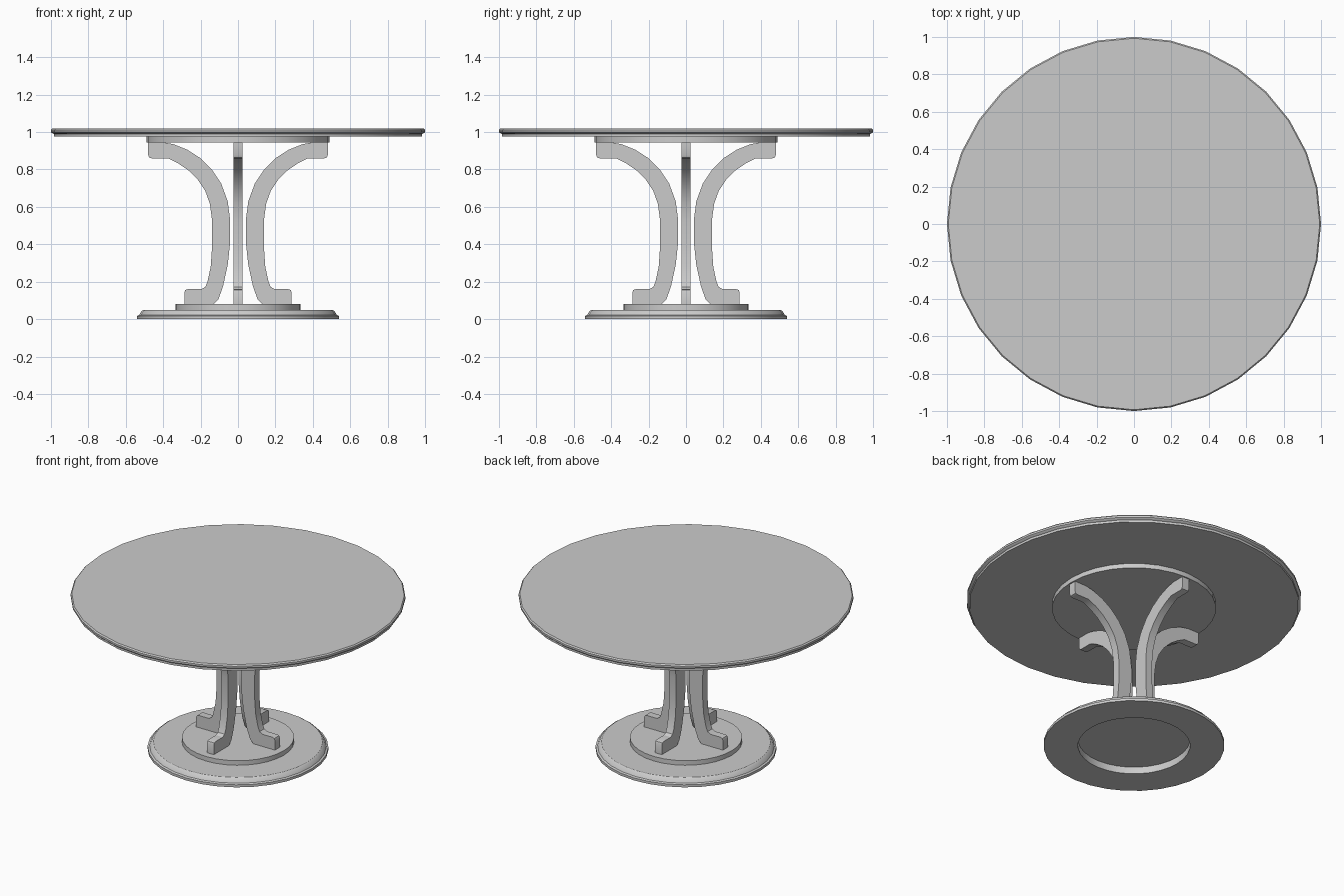
import bpy, bmesh, math
from mathutils import Matrix, Vector

old = bpy.data.objects.get("Cube")
if old:
    bpy.data.objects.remove(old)

GREY = (0.6, 0.6, 0.6, 1)
mat = bpy.data.materials.new("plain grey")
mat.use_nodes = True
mat.diffuse_color = GREY
mat.node_tree.nodes["Principled BSDF"].inputs["Base Color"].default_value = GREY


def finish(name, bm):
    bmesh.ops.recalc_face_normals(bm, faces=bm.faces)
    mesh = bpy.data.meshes.new(name)
    bm.to_mesh(mesh)
    bm.free()
    mesh.materials.append(mat)
    ob = bpy.data.objects.new(name, mesh)
    bpy.context.collection.objects.link(ob)
    bpy.ops.object.select_all(action='DESELECT')
    ob.select_set(True)
    bpy.context.view_layer.objects.active = ob
    bpy.ops.object.shade_smooth_by_angle(angle=math.radians(30))
    return ob


def lathe(name, profile, closed=False, sides=32):
    """Turn an (r, z) profile round the z axis; open ends are capped."""
    bm = bmesh.new()
    rings = []
    for r, z in profile:
        rings.append([bm.verts.new((r * math.cos(math.tau * i / sides),
                                    r * math.sin(math.tau * i / sides), z))
                      for i in range(sides)])
    pairs = list(zip(rings, rings[1:]))
    if closed:
        pairs.append((rings[-1], rings[0]))
    else:
        bm.faces.new(rings[0])
        bm.faces.new(rings[-1])
    for a, b in pairs:
        for i in range(sides):
            j = (i + 1) % sides
            bm.faces.new((a[i], a[j], b[j], b[i]))
    return finish(name, bm)


# Round top with a moulded rim, and the mounting disc below it
lathe("tabletop", [(0.985, 0.975), (0.985, 0.99), (0.992, 0.993),
                   (1.0, 1.0), (1.0, 1.012), (0.993, 1.02)])
lathe("top_mounting_disc", [(0.49, 0.945), (0.49, 0.975)])

# Moulded base ring, hollow underneath, closed by the raised plate
lathe("base_ring", [(0.335, 0), (0.54, 0), (0.54, 0.017), (0.528, 0.022),
                    (0.517, 0.042), (0.505, 0.05), (0.335, 0.05)], closed=True)
lathe("base_plate", [(0.335, 0.045), (0.335, 0.08)])

# Curved leg outline in (distance from axis, height)
LEG = [(0.48, 0.945), (0.48, 0.877), (0.475, 0.865), (0.463, 0.86),
       (0.375, 0.86), (0.32, 0.833), (0.265, 0.795), (0.215, 0.745),
       (0.175, 0.685), (0.15, 0.615), (0.139, 0.53), (0.139, 0.38),
       (0.146, 0.28), (0.163, 0.2), (0.175, 0.172), (0.195, 0.16),
       (0.27, 0.16), (0.282, 0.155), (0.287, 0.143), (0.287, 0.08),
       (0.13, 0.08), (0.105, 0.105), (0.08, 0.175), (0.055, 0.29),
       (0.042, 0.41), (0.042, 0.53), (0.055, 0.63), (0.09, 0.725),
       (0.14, 0.8), (0.2, 0.86), (0.27, 0.905), (0.345, 0.935), (0.4, 0.945)]


def leg(name, angle, half=0.025):
    bm = bmesh.new()
    face = bm.faces.new([bm.verts.new((r, -half, z)) for r, z in LEG])
    out = bmesh.ops.extrude_face_region(bm, geom=[face])
    moved = [v for v in out["geom"] if isinstance(v, bmesh.types.BMVert)]
    bmesh.ops.translate(bm, verts=moved, vec=Vector((0, 2 * half, 0)))
    bmesh.ops.rotate(bm, verts=bm.verts, cent=(0, 0, 0),
                     matrix=Matrix.Rotation(angle, 3, 'Z'))
    return finish(name, bm)


for i, side in enumerate(("left", "back", "right", "front")):
    leg(side + "_leg", i * math.pi / 2)
